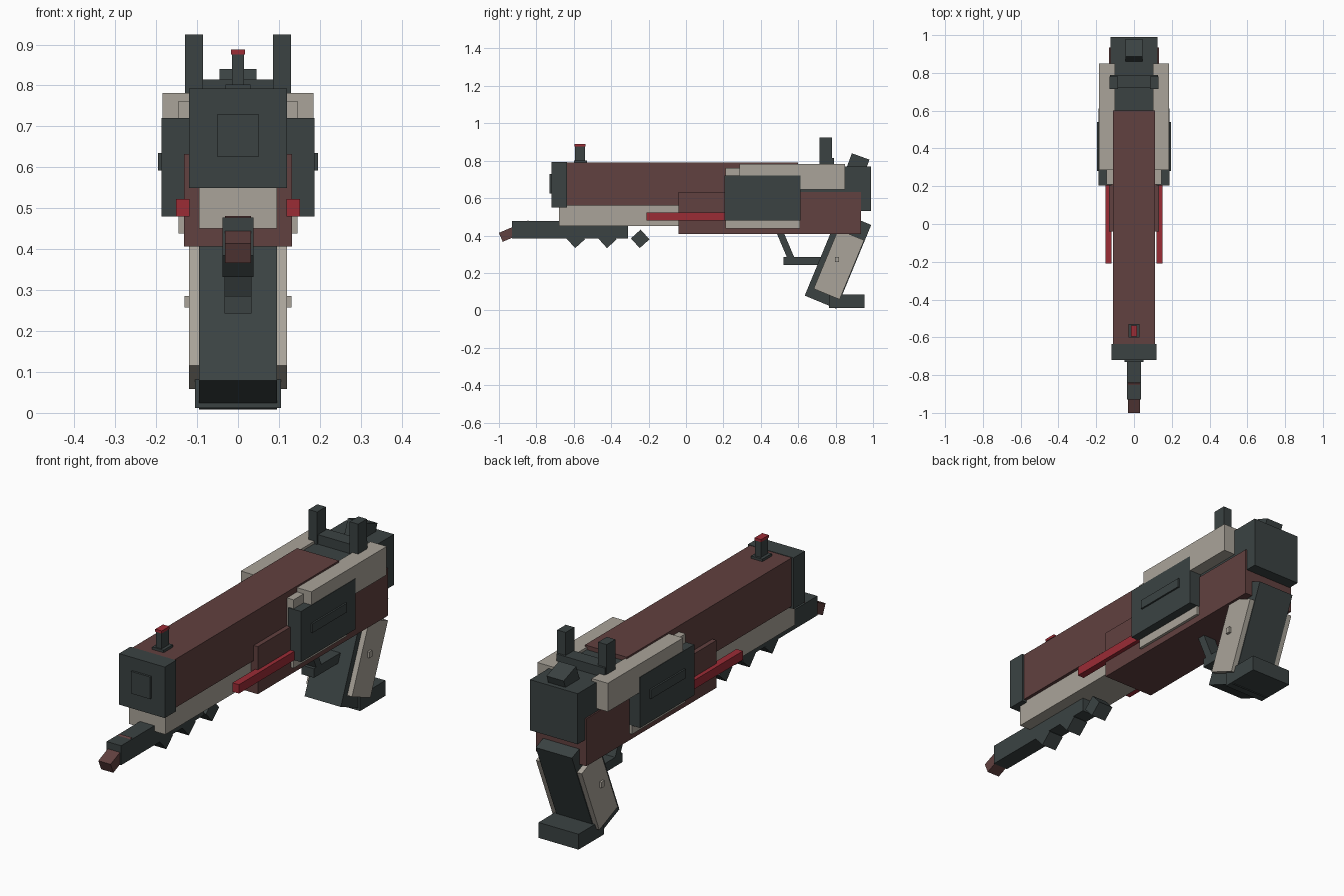
import bpy
import math

if "Cube" in bpy.data.objects:
    bpy.data.objects.remove(bpy.data.objects["Cube"], do_unlink=True)


def material(name, rgb):
    m = bpy.data.materials.new(name)
    m.use_nodes = True
    colour = (*rgb, 1)
    m.diffuse_color = colour
    m.node_tree.nodes["Principled BSDF"].inputs["Base Color"].default_value = colour
    return m


DARK = material("dark gunmetal", (0.043, 0.055, 0.055))
BROWN = material("reddish brown", (0.12, 0.052, 0.05))
BEIGE = material("warm grey", (0.40, 0.37, 0.32))
RED = material("red", (0.33, 0.025, 0.036))


def tilted(name, mat, x, y, z, width, depth, height, angle=0):
    """Box by centre and size, tilted about the x axis in degrees."""
    bpy.ops.mesh.primitive_cube_add(size=1, location=(x, y, z),
                                    rotation=(math.radians(angle), 0, 0))
    ob = bpy.context.object
    ob.name = name
    ob.scale = (width, depth, height)
    ob.data.materials.append(mat)
    return ob


def box(name, mat, xs, ys, zs):
    """Upright box by its extents."""
    sizes = [b - a for a, b in (xs, ys, zs)]
    middle = [(a + b) / 2 for a, b in (xs, ys, zs)]
    return tilted(name, mat, *middle, *sizes)


def centred(name, mat, half, ys, zs):
    return box(name, mat, (-half, half), ys, zs)


def pair(name, mat, x0, x1, ys, zs):
    box("left_" + name, mat, (x0, x1), ys, zs)
    box("right_" + name, mat, (-x1, -x0), ys, zs)


# Barrel, muzzle and body
centred("barrel_housing", BROWN, 0.11, (-0.64, 0.60), (0.56, 0.79))
centred("muzzle", DARK, 0.12, (-0.72, -0.635), (0.55, 0.792))
centred("muzzle_plate", DARK, 0.05, (-0.73, -0.71), (0.625, 0.73))
centred("lower_barrel", BEIGE, 0.095, (-0.68, 0.0), (0.45, 0.57))
centred("receiver", BROWN, 0.132, (-0.04, 0.935), (0.407, 0.632))
centred("rear_block", DARK, 0.125, (0.60, 0.99), (0.53, 0.77))

# Side plates
pair("inner_plate", BEIGE, 0.10, 0.145, (0.21, 0.61), (0.438, 0.762))
pair("upper_rail", BEIGE, 0.10, 0.185, (0.285, 0.85), (0.647, 0.782))
pair("side_cover", DARK, 0.12, 0.187, (0.205, 0.612), (0.48, 0.72))
pair("cover_ridge", DARK, 0.18, 0.195, (0.28, 0.54), (0.592, 0.635))
pair("slide_rod", RED, 0.118, 0.152, (-0.21, 0.21), (0.48, 0.522))

# Front sight
centred("front_sight_base", DARK, 0.03, (-0.60, -0.53), (0.785, 0.802))
centred("front_sight_post", DARK, 0.015, (-0.594, -0.54), (0.79, 0.878))
centred("front_sight_tip", RED, 0.017, (-0.596, -0.538), (0.876, 0.888))

# Rear sight and hammer
centred("rear_sight_bar", DARK, 0.127, (0.72, 0.79), (0.76, 0.815))
pair("rear_sight_post", DARK, 0.085, 0.13, (0.715, 0.78), (0.765, 0.924))
tilted("hammer", DARK, 0, 0.92, 0.785, 0.09, 0.10, 0.08, -20)

# Rod below the barrel, with its tip and ribs
centred("under_rod", DARK, 0.038, (-0.93, -0.31), (0.385, 0.477))
tilted("rod_tip", BROWN, 0, -0.911, 0.424, 0.064, 0.172, 0.052, 23)
for i, y in enumerate((-0.59, -0.42, -0.245)):
    tilted(f"rib_{i + 1}", DARK, 0, y, 0.382, 0.076, 0.07, 0.07, 42)

# Trigger guard
centred("guard_bar", DARK, 0.033, (0.522, 0.72), (0.243, 0.286))
tilted("guard_strut", DARK, 0, 0.533, 0.345, 0.066, 0.036, 0.16, 23)

# Grip
GRIP_TILT = -22.5
tilted("grip", DARK, 0, 0.8125, 0.2675, 0.19, 0.184, 0.485, GRIP_TILT)
centred("grip_base", DARK, 0.105, (0.765, 0.955), (0.012, 0.085))
for side, name in ((1, "left"), (-1, "right")):
    tilted(name + "_grip_panel", BEIGE, side * 0.107, 0.8175, 0.245,
           0.026, 0.15, 0.343, GRIP_TILT)
    tilted(name + "_grip_button", BEIGE, side * 0.12, 0.808, 0.272,
           0.022, 0.022, 0.028)
